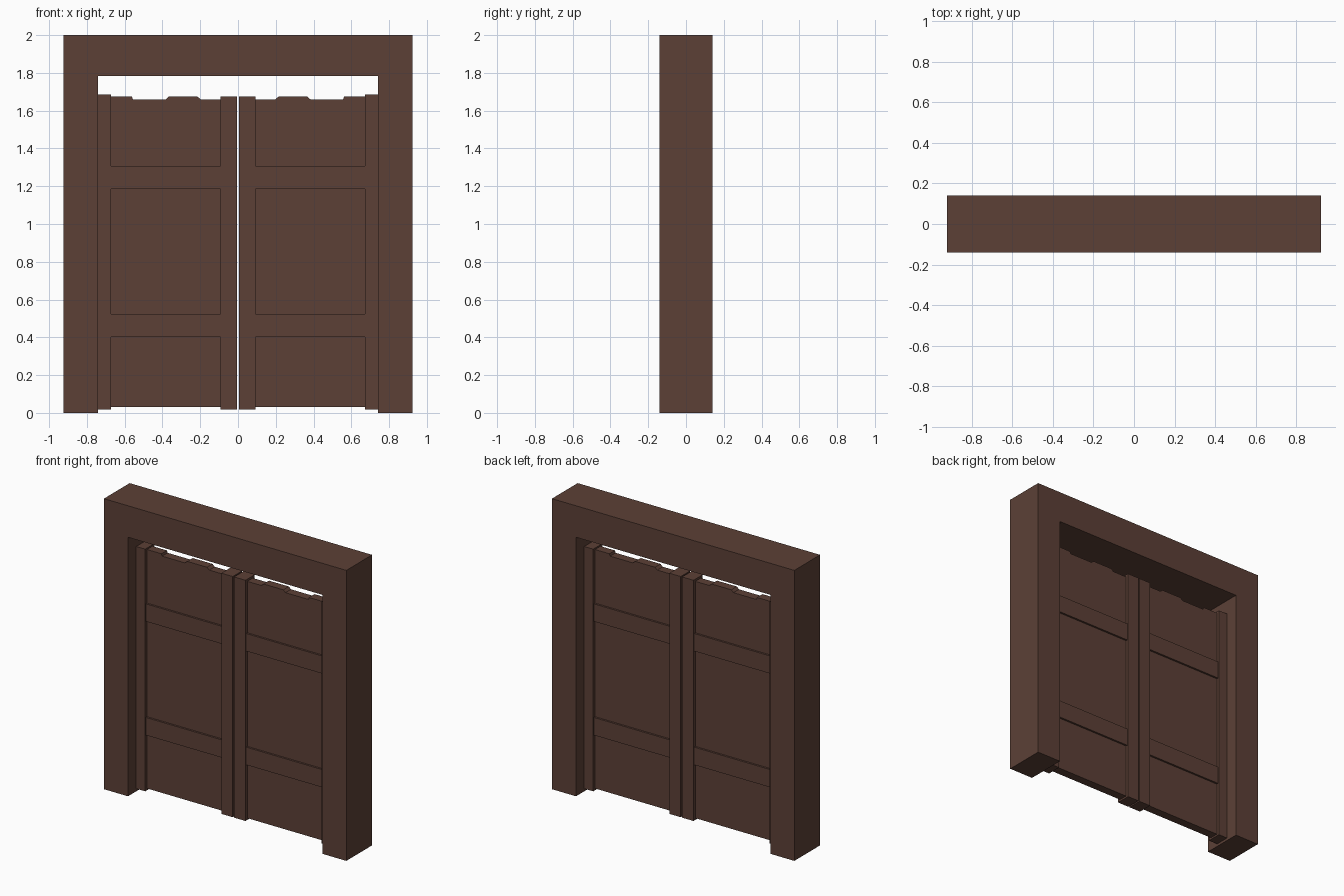
import bpy, bmesh

if "Cube" in bpy.data.objects:
    bpy.data.objects.remove(bpy.data.objects["Cube"])

wood = bpy.data.materials.new("dark brown wood")
wood.diffuse_color = (0.107, 0.051, 0.037, 1)
wood.use_nodes = True
wood.node_tree.nodes["Principled BSDF"].inputs["Base Color"].default_value = wood.diffuse_color


def extrude_profile(name, pts, half_depth):
    """Extrude an x-z outline symmetrically along y."""
    bm = bmesh.new()
    face = bm.faces.new([bm.verts.new((x, -half_depth, z)) for x, z in pts])
    ret = bmesh.ops.extrude_face_region(bm, geom=[face])
    verts = [v for v in ret["geom"] if isinstance(v, bmesh.types.BMVert)]
    bmesh.ops.translate(bm, verts=verts, vec=(0, 2 * half_depth, 0))
    bmesh.ops.recalc_face_normals(bm, faces=bm.faces)
    me = bpy.data.meshes.new(name)
    bm.to_mesh(me)
    bm.free()
    me.materials.append(wood)
    ob = bpy.data.objects.new(name, me)
    bpy.context.collection.objects.link(ob)
    return ob


def board(name, x0, x1, z0, z1, half_depth):
    return extrude_profile(name, [(x0, z0), (x1, z0), (x1, z1), (x0, z1)], half_depth)


# Door frame: two jambs and a lintel in one piece
W, IN, TOP, HEAD = 0.923, 0.74, 2.0, 1.783
extrude_profile("door_frame", [(-W, 0), (-IN, 0), (-IN, HEAD), (IN, HEAD),
                               (IN, 0), (W, 0), (W, TOP), (-W, TOP)], 0.14)

# Worn, stepped top edge of the door panel (distance from centre, height)
worn_top = [(0.672, 1.675), (0.562, 1.675), (0.557, 1.66), (0.383, 1.66),
            (0.366, 1.675), (0.215, 1.675), (0.198, 1.66), (0.092, 1.66)]

for side, s in (("left", -1), ("right", 1)):
    # Recessed panel
    outline = [(0.092, 0.03), (0.672, 0.03)] + worn_top
    extrude_profile(side + "_door_panel", [(s * x, z) for x, z in outline], 0.03)
    # Upright stiles
    board(side + "_outer_stile", s * 0.672, s * IN, 0.018, 1.685, 0.05)
    board(side + "_inner_stile", s * 0.005, s * 0.092, 0.018, 1.675, 0.05)
    # Horizontal rails
    for label, z0, z1 in (("lower", 0.402, 0.524), ("upper", 1.185, 1.306)):
        board(f"{side}_{label}_rail", s * 0.092, s * 0.672, z0, z1, 0.043)
